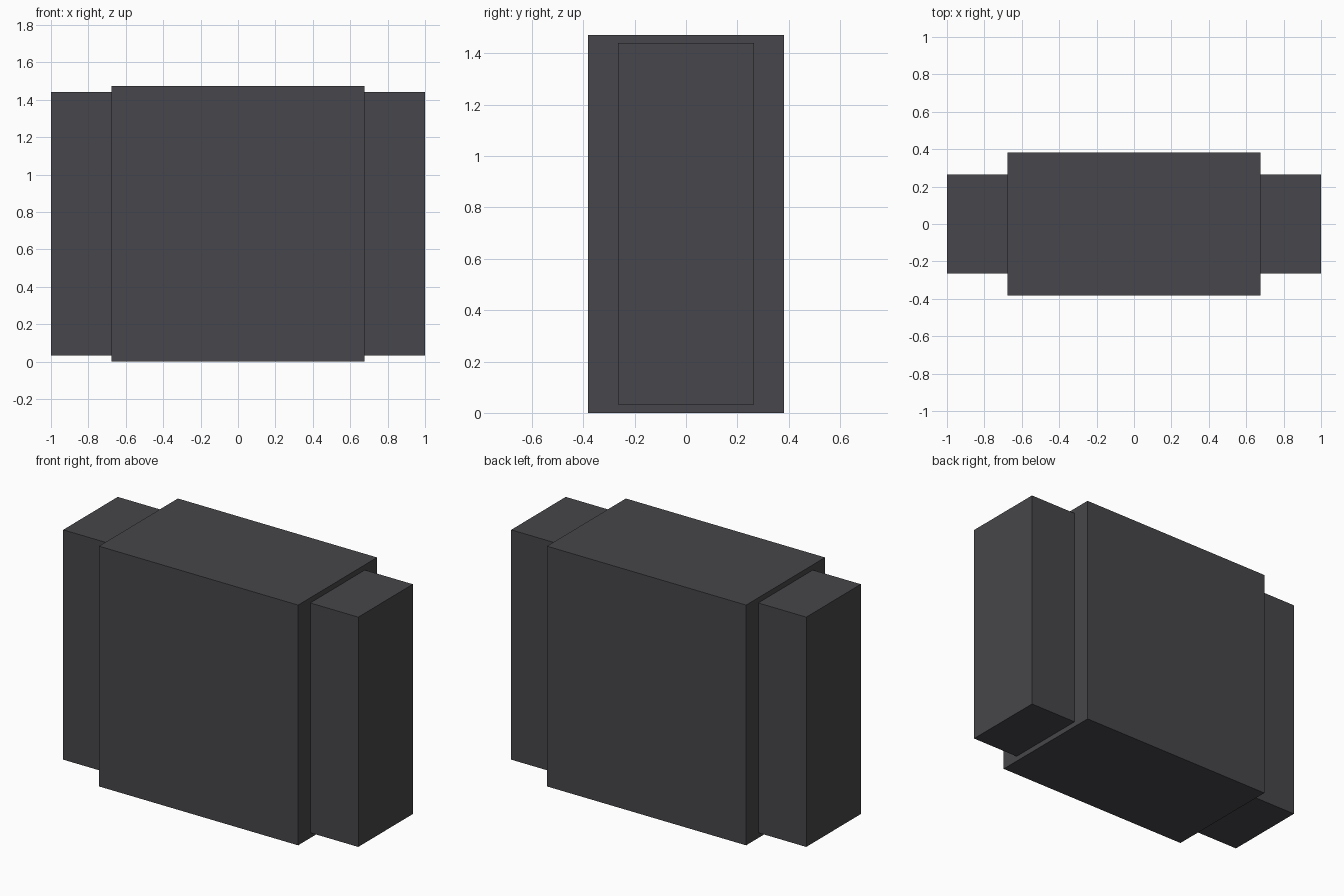
import bpy

cube = bpy.data.objects.get("Cube")
if cube:
    bpy.data.objects.remove(cube, do_unlink=True)

# Single dark grey material
grey = bpy.data.materials.new("dark_grey")
grey.use_nodes = True
colour = (0.063, 0.062, 0.069, 1.0)
grey.diffuse_color = colour
grey.node_tree.nodes["Principled BSDF"].inputs["Base Color"].default_value = colour

BODY_X, BODY_Y, BODY_TOP = 0.675, 0.382, 1.472
SIDE_X, SIDE_Y, SIDE_GAP = 1.0, 0.264, 0.032


def box(name, low, high):
    """Flat-sided block between two opposite corners."""
    centre = [(a + b) / 2 for a, b in zip(low, high)]
    bpy.ops.mesh.primitive_cube_add(size=1, location=centre)
    obj = bpy.context.object
    obj.name = name
    obj.scale = [b - a for a, b in zip(low, high)]
    bpy.ops.object.transform_apply(location=False, rotation=False, scale=True)
    obj.data.materials.append(grey)
    return obj


# Main block
box("body", (-BODY_X, -BODY_Y, 0), (BODY_X, BODY_Y, BODY_TOP))

# Narrower blocks at both ends
for name, sign in (("left_side_block", 1), ("right_side_block", -1)):
    x_low, x_high = sorted((sign * BODY_X, sign * SIDE_X))
    box(name, (x_low, -SIDE_Y, SIDE_GAP), (x_high, SIDE_Y, BODY_TOP - SIDE_GAP))
